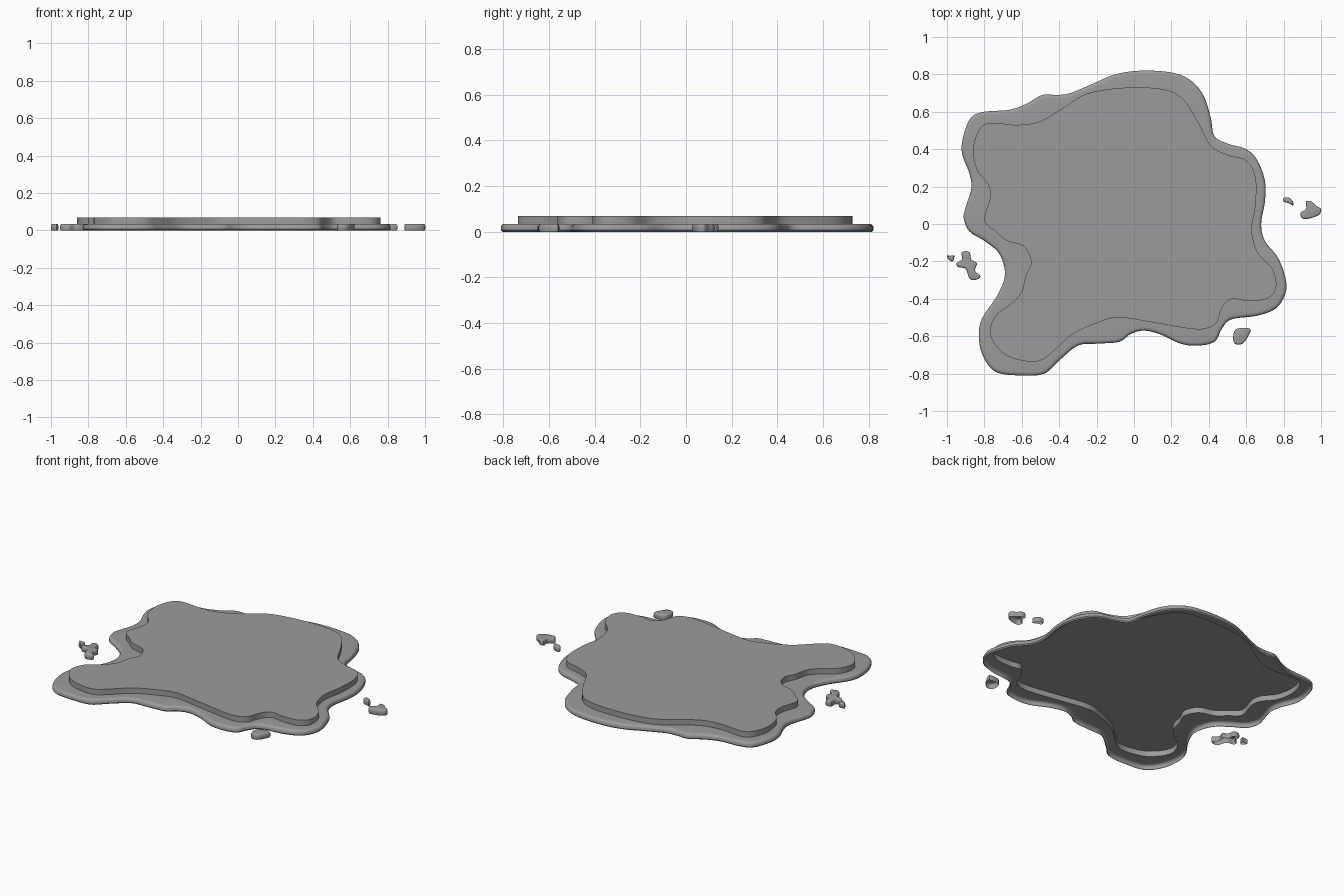
import bpy
import bmesh
from mathutils import Vector

default_cube = bpy.data.objects.get("Cube")
if default_cube:
    bpy.data.objects.remove(default_cube, do_unlink=True)

GREY = (0.33, 0.33, 0.33, 1.0)
material = bpy.data.materials.new("puddle grey")
material.use_nodes = True
material.diffuse_color = GREY
material.node_tree.nodes["Principled BSDF"].inputs["Base Color"].default_value = GREY

RIM_HEIGHT = 0.035
TOP_HEIGHT = 0.07

# Rounded lip as (inset, height) steps from the ground up to the rim surface
LIP = [(0.007, 0), (0, 0.007), (0, 0.022), (0.005, 0.03), (0.012, 0.034), (0.02, RIM_HEIGHT)]

# Outlines in hundredths of a unit, running anticlockwise
OUTER = [
    (4, 82), (-10, 80), (-22, 75), (-34, 70), (-41, 69), (-49, 69), (-58, 64), (-67, 61),
    (-80, 60), (-87, 57), (-91, 48), (-92, 38), (-88, 27), (-87, 19), (-90, 9), (-91, 3),
    (-88, -4), (-80, -9), (-72, -16), (-69, -27), (-73, -38), (-81, -50), (-83, -59),
    (-81, -70), (-74, -79), (-60, -81), (-48, -80), (-40, -73), (-30, -65), (-20, -64),
    (-8, -63), (-2, -59), (5, -57), (14, -59), (25, -64), (34, -65), (43, -63), (47, -56),
    (52, -51), (66, -49), (76, -45), (81, -37), (81, -29), (77, -18), (70, -9), (68, 0),
    (70, 12), (70, 23), (66, 34), (60, 40), (50, 43), (43, 47), (41, 57), (37, 69),
    (30, 77), (20, 81)]
INNER = [
    (0, 73), (-14, 72), (-27, 69), (-38, 62), (-50, 55), (-62, 53), (-77, 54), (-83, 50),
    (-86, 40), (-84, 29), (-78, 21), (-77, 14), (-80, 2), (-74, -4), (-68, -9), (-59, -12),
    (-55, -20), (-58, -28), (-60, -36), (-65, -42), (-74, -49), (-77, -59), (-70, -69),
    (-60, -73), (-50, -73), (-42, -67), (-33, -59), (-20, -53), (-8, -50), (12, -53),
    (30, -56), (38, -56), (44, -53), (47, -45), (52, -40), (60, -41), (71, -40), (76, -34),
    (74, -24), (66, -15), (63, -3), (65, 10), (65, 25), (60, 34), (50, 37), (41, 42),
    (34, 55), (26, 67), (16, 72)]
DROPS = {
    "left_drop_large": [(100, 8), (97, 10), (95, 12), (92, 12), (92, 8), (89, 6),
                        (90, 3), (94, 3), (99, 5)],
    "left_drop_small": [(85, 12), (83, 14), (80, 14), (80, 12), (83, 11), (85, 10)],
    "right_drop_large": [(-88, -15), (-92, -15), (-92, -19), (-95, -21), (-94, -23),
                         (-90, -24), (-88, -29), (-85, -30), (-82, -28), (-85, -25),
                         (-84, -21), (-87, -19)],
    "right_drop_small": [(-96, -17), (-98, -17), (-100, -17), (-99, -19), (-97, -20)],
    "front_drop": [(62, -56), (55, -56), (53, -60), (54, -64), (58, -64), (61, -60)],
}


def smooth_loop(points, steps=6):
    """Closed Catmull-Rom curve through the given points."""
    pts = [Vector(p) / 100 for p in points]
    count = len(pts)
    result = []
    for i in range(count):
        a, b, c, d = (pts[(i + k) % count] for k in (-1, 0, 1, 2))
        for s in range(steps):
            t = s / steps
            result.append(0.5 * (2 * b + (c - a) * t
                                 + (2 * a - 5 * b + 4 * c - d) * t ** 2
                                 + (3 * b - a - 3 * c + d) * t ** 3))
    return result


def inset_loop(loop, distance):
    """Move every point of an anticlockwise loop inwards."""
    result = []
    for i, point in enumerate(loop):
        tangent = (loop[(i + 1) % len(loop)] - loop[i - 1]).normalized()
        result.append(point + Vector((-tangent.y, tangent.x)) * distance)
    return result


def add_ring(bm, loop, height):
    return [bm.verts.new((p.x, p.y, height)) for p in loop]


def bridge(bm, low, high):
    for i in range(len(low)):
        bm.faces.new((low[i - 1], low[i], high[i], high[i - 1]))


def add_lip(bm, loop, scale=1.0):
    """Build the rounded outer wall and return its uppermost ring."""
    rings = [add_ring(bm, inset_loop(loop, inset * scale), z) for inset, z in LIP]
    for low, high in zip(rings, rings[1:]):
        bridge(bm, low, high)
    return rings[-1]


def finish(bm, name):
    bmesh.ops.recalc_face_normals(bm, faces=bm.faces)
    if sum(f.normal.z * f.calc_area() for f in bm.faces) < 0:
        bmesh.ops.reverse_faces(bm, faces=bm.faces)
    mesh = bpy.data.meshes.new(name)
    bm.to_mesh(mesh)
    bm.free()
    mesh.materials.append(material)
    obj = bpy.data.objects.new(name, mesh)
    bpy.context.collection.objects.link(obj)
    bpy.ops.object.select_all(action="DESELECT")
    obj.select_set(True)
    bpy.context.view_layer.objects.active = obj
    bpy.ops.object.shade_smooth_by_angle(angle=0.7)


# Low rim: rounded lip and a flat shelf with the raised outline left open
inner_loop = smooth_loop(INNER)
bm = bmesh.new()
shelf_edge = add_lip(bm, smooth_loop(OUTER))
hole = add_ring(bm, inner_loop, RIM_HEIGHT)
shelf_edges = []
for ring in (shelf_edge, hole):
    for i in range(len(ring)):
        edge = bm.edges.get((ring[i - 1], ring[i])) or bm.edges.new((ring[i - 1], ring[i]))
        shelf_edges.append(edge)
bmesh.ops.triangle_fill(bm, use_beauty=True, edges=shelf_edges, normal=(0, 0, 1))
finish(bm, "puddle_rim")

# Raised middle: upright wall and flat top, hollow below
bm = bmesh.new()
top_ring = add_ring(bm, inner_loop, TOP_HEIGHT)
bridge(bm, add_ring(bm, inner_loop, RIM_HEIGHT), top_ring)
bm.faces.new(top_ring)
finish(bm, "puddle_top")

# Splashed drops around the puddle
for name, outline in DROPS.items():
    bm = bmesh.new()
    bm.faces.new(add_lip(bm, smooth_loop(outline, 4), 0.4))
    finish(bm, name)
